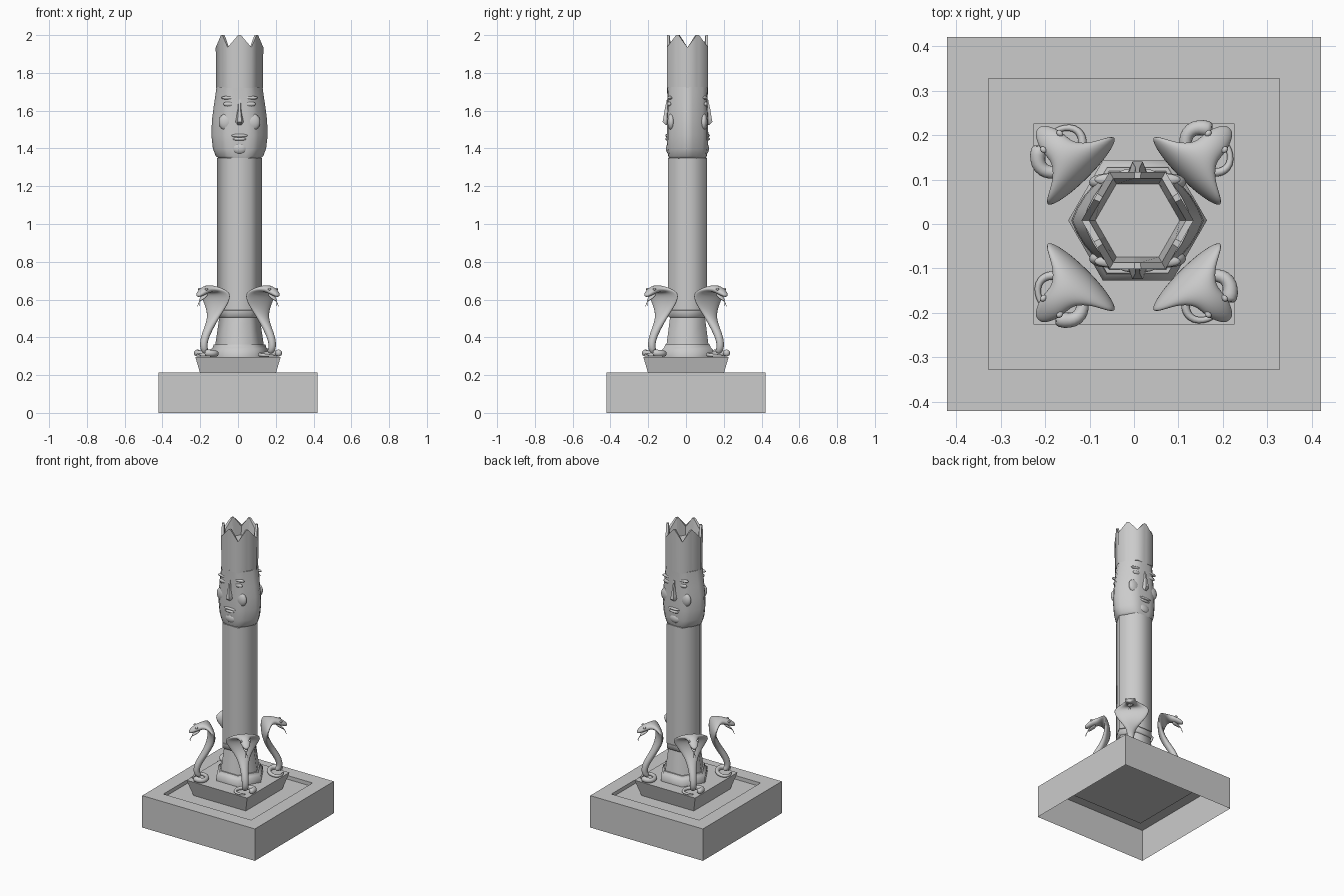
import bpy
from math import sin, cos, pi, radians
from mathutils import Vector, Matrix

cube = bpy.data.objects.get("Cube")
if cube:
    bpy.data.objects.remove(cube)

stone = bpy.data.materials.new("grey stone")
stone.use_nodes = True
GREY = (0.6, 0.6, 0.6, 1)
stone.diffuse_color = GREY
stone.node_tree.nodes["Principled BSDF"].inputs["Base Color"].default_value = GREY

CENTRE = Vector((0.008, 0.008, 0))
AXIS = Matrix.Translation(CENTRE)
UP = Vector((0, 0, 1))


def loft(name, rings, matrix=Matrix(), start=True, end=True, angle=62, subdiv=0):
    """Skin a list of equal rings, anticlockwise about the direction of travel."""
    n = len(rings[0])
    verts = [matrix @ Vector(p) for ring in rings for p in ring]
    faces = []
    for k in range(len(rings) - 1):
        for i in range(n):
            j = (i + 1) % n
            faces.append((k * n + i, k * n + j, (k + 1) * n + j, (k + 1) * n + i))
    if start:
        faces.append(tuple(reversed(range(n))))
    if end:
        faces.append(tuple(range(len(verts) - n, len(verts))))
    mesh = bpy.data.meshes.new(name)
    mesh.from_pydata(verts, [], faces)
    mesh.materials.append(stone)
    ob = bpy.data.objects.new(name, mesh)
    bpy.context.collection.objects.link(ob)
    if subdiv:
        ob.modifiers.new("smooth", 'SUBSURF').levels = subdiv
        ob.modifiers["smooth"].render_levels = subdiv
    if angle:
        bpy.ops.object.select_all(action='DESELECT')
        ob.select_set(True)
        bpy.context.view_layer.objects.active = ob
        bpy.ops.object.shade_smooth_by_angle(angle=radians(angle))
    return ob


def square(h, z):
    return [(-h, -h, z), (h, -h, z), (h, h, z), (-h, h, z)]


def hexagon(r, z, steps=(0,)):
    """Hexagon with extra points at the given fractions of every side."""
    corners = [Vector((r * cos(i * pi / 3), r * sin(i * pi / 3), z)) for i in range(7)]
    return [corners[i].lerp(corners[i + 1], t) for i in range(6) for t in steps]


def ellipsoid(name, at, size, matrix, n=16):
    rings = []
    for k in range(1, 9):
        a = pi * k / 9 - pi / 2
        rings.append([(at[0] + size[0] * cos(a) * cos(2 * pi * i / n),
                       at[1] + size[1] * cos(a) * sin(2 * pi * i / n),
                       at[2] + size[2] * sin(a)) for i in range(n)])
    return loft(name, rings, matrix, angle=80)


def sweep(name, path, matrix, side=None, n=8, subdiv=2):
    """Elliptical tube; path rows are (point, half width, half thickness)."""
    rings = []
    for k, (p, w, t) in enumerate(path):
        before, after = path[max(k - 1, 0)][0], path[min(k + 1, len(path) - 1)][0]
        along = (Vector(after) - Vector(before)).normalized()
        s = side or along.cross(UP).normalized()
        nrm = along.cross(s)
        rings.append([Vector(p) + s * w * cos(2 * pi * i / n) + nrm * t * sin(2 * pi * i / n)
                      for i in range(n)])
    return loft(name, rings, matrix, angle=180, subdiv=subdiv)


# Hollow basin, open below, with a sunken floor
loft("basin", [square(0.42, 0), square(0.42, 0.215), square(0.327, 0.215),
               square(0.327, 0.19)], start=False, angle=0)
# Flaring square plinth
loft("plinth", [square(0.195, 0.19), square(0.226, 0.297)], angle=0)

# Six-sided column with stepped foot
foot = [(0.156, 0.295), (0.156, 0.335), (0.142, 0.345), (0.137, 0.362), (0.128, 0.362),
        (0.107, 0.505), (0.117, 0.51), (0.117, 0.543), (0.11, 0.546)]
loft("column_foot", [hexagon(r, z) for r, z in foot], AXIS)
loft("column_shaft", [hexagon(0.118, 0.546), hexagon(0.118, 1.35)], AXIS)


# Head: hexagon softened toward an ellipse
def head_ring(a, b, z):
    ring = []
    for p in hexagon(1, z, (0, 0.25, 0.5, 0.75)):
        flat = Vector((p.x, p.y / cos(pi / 6), 0))
        q = flat.lerp(Vector((p.x, p.y, 0)).normalized(), 0.5)
        ring.append((a * q.x, b * q.y, z))
    return ring


head = [(0.105, 0.096, 1.343), (0.126, 0.102, 1.36), (0.141, 0.108, 1.4), (0.149, 0.11, 1.47),
        (0.146, 0.109, 1.55), (0.137, 0.107, 1.62), (0.128, 0.107, 1.68), (0.122, 0.108, 1.725)]
loft("head", [head_ring(*row) for row in head], AXIS)

# The same face on the front and the back
for label, turn in (("front", 0), ("back", pi)):
    m = AXIS @ Matrix.Rotation(turn, 4, 'Z')
    nose = [(0.018, 0.116, 1.525), (0.029, 0.132, 1.54), (0.024, 0.128, 1.56),
            (0.013, 0.12, 1.61), (0.01, 0.109, 1.66)]
    loft(label + "_nose", [[(-w, -0.09, z), (-w * 0.4, -d, z), (w * 0.4, -d, z), (w, -0.09, z)]
                           for w, d, z in nose], m, angle=50)
    for z, w in ((1.468, 0.045), (1.45, 0.036)):
        ellipsoid(label + "_lip", (0, -0.104, z), (w, 0.014, 0.01), m)
    ellipsoid(label + "_chin", (0, -0.096, 1.4), (0.04, 0.018, 0.03), m)
    for s in (-1, 1):
        ellipsoid(label + "_eye", (0.056 * s, -0.095, 1.635), (0.03, 0.012, 0.014), m)
        ellipsoid(label + "_brow", (0.056 * s, -0.092, 1.668), (0.042, 0.014, 0.01), m)
        ellipsoid(label + "_cheek", (0.07 * s, -0.086, 1.54), (0.04, 0.02, 0.045), m)

# Crown with a point on every side and notches at the corners
STEPS = (0, 0.44, 0.56)


def jagged(r, low, high):
    ring = hexagon(r, low, STEPS)
    for i, p in enumerate(ring):
        if i % 3:
            p.z = high
    return ring


loft("crown_wall", [hexagon(0.124, 1.72, STEPS), jagged(0.126, 1.935, 2.0)], AXIS, end=False)
loft("crown_lining", [jagged(0.126, 1.935, 2.0), jagged(0.109, 1.93, 2.0),
                      hexagon(0.095, 1.88, STEPS)], AXIS, start=False, angle=0)

# Four hooded snakes facing the corners, x pointing outward
body = [(0.235, 0.315, 0.02, 0.02), (0.262, 0.345, 0.022, 0.022), (0.25, 0.4, 0.024, 0.023),
        (0.215, 0.455, 0.028, 0.023), (0.183, 0.51, 0.045, 0.022), (0.166, 0.56, 0.082, 0.02),
        (0.163, 0.605, 0.115, 0.019), (0.172, 0.64, 0.122, 0.017), (0.195, 0.658, 0.07, 0.02),
        (0.225, 0.657, 0.034, 0.023), (0.258, 0.645, 0.036, 0.022), (0.285, 0.63, 0.026, 0.016),
        (0.304, 0.618, 0.012, 0.008)]
for k in range(4):
    m = Matrix.Rotation(pi / 4 + k * pi / 2, 4, 'Z')
    sweep("snake_body", [((u, 0, z), w, t) for u, z, w, t in body], m, Vector((0, 1, 0)))
    # Coiled tail resting on the plinth
    tail = []
    for i in range(15):
        a = 0.4 + i * 0.42
        r = 0.021 - 0.0011 * i
        tail.append(((0.235 + 0.042 * cos(a), 0.06 * sin(a), 0.297 + r), r, r))
    sweep("snake_tail", tail, m, subdiv=1)
    # Open lower jaw, tongue and eyes
    sweep("snake_jaw", [((0.235, 0, 0.632), 0.02, 0.01), ((0.262, 0, 0.612), 0.022, 0.008),
                        ((0.288, 0, 0.592), 0.01, 0.005)], m, Vector((0, 1, 0)), subdiv=1)
    for s in (-1, 1):
        sweep("snake_tongue", [((0.265, 0, 0.617), 0.003, 0.002), ((0.29, 0, 0.585), 0.003, 0.002),
                               ((0.3, 0.008 * s, 0.56), 0.001, 0.001)], m, Vector((0, 1, 0)),
              n=4, subdiv=0)
        ellipsoid("snake_eye", (0.262, 0.026 * s, 0.655), (0.009, 0.007, 0.007), m, 8)
